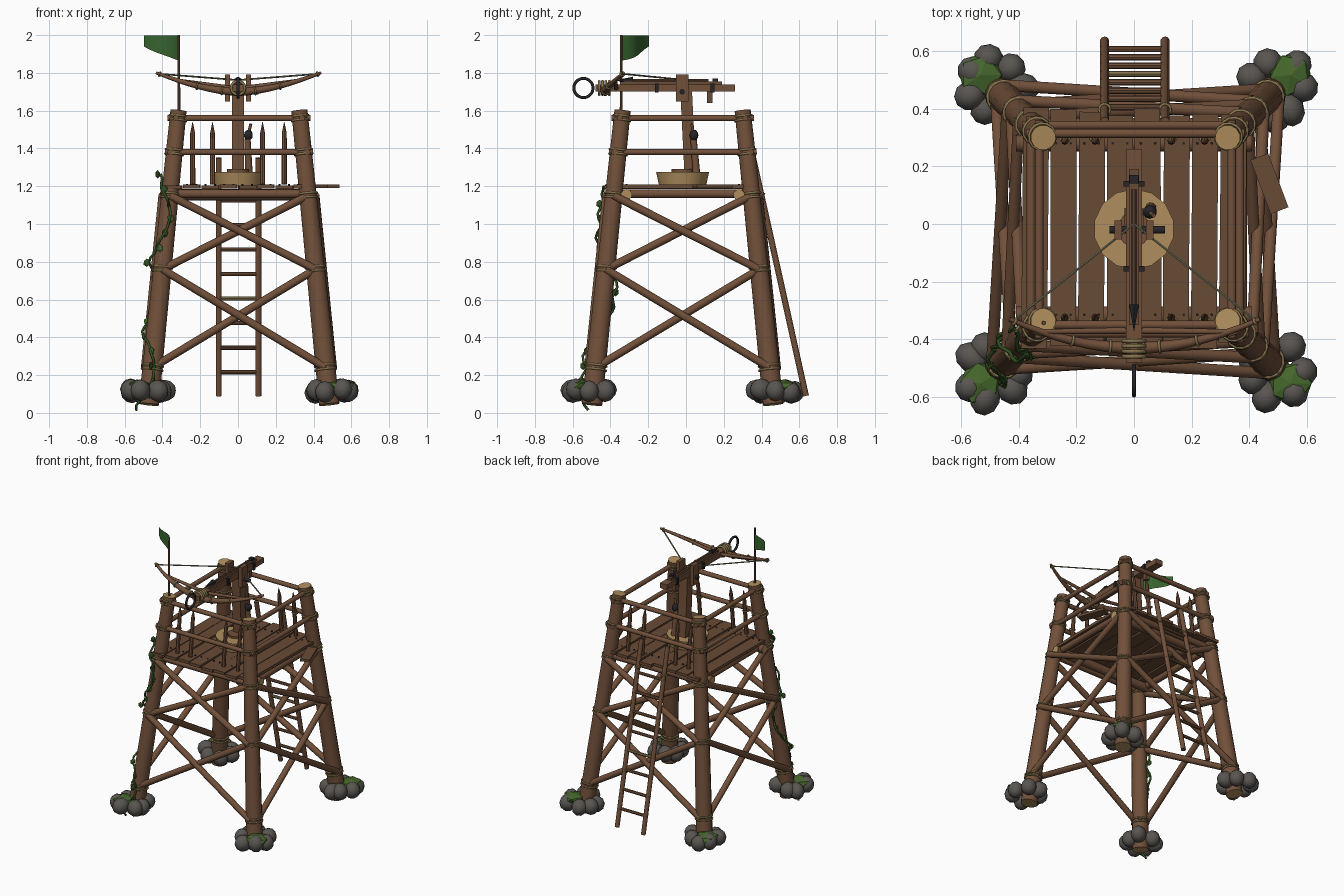
import bpy, bmesh, math, random
from mathutils import Vector, Matrix

random.seed(4)
if "Cube" in bpy.data.objects:
    bpy.data.objects.remove(bpy.data.objects["Cube"])


def material(name, *rgb):
    m = bpy.data.materials.new(name)
    m.use_nodes = True
    m.diffuse_color = (*rgb, 1)
    m.node_tree.nodes["Principled BSDF"].inputs["Base Color"].default_value = (*rgb, 1)
    return m


WOOD = material("brown wood", .165, .08, .042)
PLANK = material("plank wood", .14, .07, .037)
CUT = material("cut wood", .43, .27, .11)
ROPE = material("rope", .24, .18, .075)
STRING = material("bowstring", .2, .19, .11)
STONE = material("grey stone", .1, .092, .083)
MOSS = material("moss", .06, .135, .025)
FLAG = material("flag green", .04, .13, .03)
LEAF = material("vine green", .03, .08, .015)
IRON = material("dark iron", .018, .018, .022)


def finish(name, bm, *mats, smooth=True):
    me = bpy.data.meshes.new(name)
    bm.to_mesh(me)
    bm.free()
    for m in mats:
        me.materials.append(m)
    if smooth:
        me.shade_smooth()
        me.set_sharp_from_angle(angle=math.radians(40))
    ob = bpy.data.objects.new(name, me)
    bpy.context.collection.objects.link(ob)
    return ob


def rod(name, a, b, r1, r2=None, mat=WOOD, sides=10, cap=None):
    """Round bar from a to b, with optional differently coloured ends."""
    a, b = Vector(a), Vector(b)
    axis = b - a
    bm = bmesh.new()
    bmesh.ops.create_cone(bm, cap_ends=True, segments=sides, radius1=r1,
                          radius2=r1 if r2 is None else r2, depth=axis.length)
    if cap:
        for f in bm.faces:
            f.material_index = int(abs(f.normal.z) > .9)
    rot = axis.to_track_quat('Z', 'Y').to_matrix().to_4x4()
    bm.transform(Matrix.Translation((a + b) / 2) @ rot)
    return finish(name, bm, mat, *([cap] if cap else []))


def box(name, loc, size, mat=WOOD, turn=0, axis='Z'):
    bm = bmesh.new()
    bmesh.ops.create_cube(bm, size=1)
    bm.transform(Matrix.Translation(loc) @ Matrix.Rotation(turn, 4, axis)
                 @ Matrix.Diagonal((*size, 1)))
    return finish(name, bm, mat, smooth=False)


def blob(name, loc, size, mat, detail=2, turn=0):
    bm = bmesh.new()
    bmesh.ops.create_icosphere(bm, subdivisions=detail, radius=1)
    bm.transform(Matrix.Translation(loc) @ Matrix.Rotation(turn, 4, 'Z')
                 @ Matrix.Diagonal((*size, 1)))
    return finish(name, bm, mat, smooth=detail > 1)


def ring(name, loc, radius, thick, mat, axis=(0, 0, 1), sides=14):
    bpy.ops.mesh.primitive_torus_add(major_segments=sides, minor_segments=6, major_radius=radius,
                                     minor_radius=thick, location=loc)
    ob = bpy.context.object
    ob.name = name
    ob.rotation_euler = Vector(axis).to_track_quat('Z', 'Y').to_euler()
    ob.data.materials.append(mat)
    ob.data.shade_smooth()
    return ob


def tube(name, pts, r, mat, radii=None):
    cu = bpy.data.curves.new(name, 'CURVE')
    cu.dimensions = '3D'
    cu.bevel_depth = r
    cu.bevel_resolution = 2
    cu.use_fill_caps = True
    sp = cu.splines.new('POLY')
    sp.points.add(len(pts) - 1)
    for i, p in enumerate(pts):
        sp.points[i].co = (*p, 1)
        sp.points[i].radius = radii[i] if radii else 1
    cu.materials.append(mat)
    ob = bpy.data.objects.new(name, cu)
    bpy.context.collection.objects.link(ob)
    return ob


def leg(sx, sy, z, out=(0, 0)):
    """Centre of a corner leg at height z, pushed outward by out."""
    t = (z - .045) / 1.555
    return Vector((.005 + sx * (.478 - .158 * t) + out[0],
                   -.018 + sy * (.48 - .162 * t) + out[1], z))


CORNERS = [(-1, -1), (1, -1), (1, 1), (-1, 1)]

# Corner legs with rope lashings, footing stones and moss
for sx, sy in CORNERS:
    lo, hi = leg(sx, sy, .045), leg(sx, sy, 1.6)
    rod("corner_leg", lo, hi, .056, .044, sides=12, cap=CUT)
    for z in (.24, .76, 1.15, 1.38, 1.56):
        for dz in (-.011, .011):
            ring("leg_lashing", leg(sx, sy, z + dz), .058 - .008 * z, .006, ROPE, hi - lo)
    for k in range(7):
        a = k * math.tau / 7 + random.uniform(-.2, .2)
        d = random.uniform(.085, .1)
        blob("footing_stone", (lo.x + d * math.cos(a) + sx * .015, lo.y + d * math.sin(a) + sy * .015,
             random.uniform(.105, .125)), (random.uniform(.05, .065), .052, .058), STONE, turn=a)
    blob("moss_patch", (lo.x + sx * .06, lo.y + sy * .055, .145), (.082, .078, .032), MOSS, 1, sx + sy)

# Each side: crossed braces, top beam and two rails
for i, (p, q) in enumerate(zip(CORNERS, CORNERS[1:] + CORNERS[:1])):
    mid = Vector((p[0] + q[0], p[1] + q[1], 0)) / 2
    side = Vector((q[0] - p[0], q[1] - p[1], 0)) / 2
    out = mid * .035
    for z1, z2 in ((.24, .76), (.76, 1.15)):
        for (a, b), push in (((p, q), .026), ((q, p), .04)):
            shift = mid * push
            rod("cross_brace", leg(*a, z1, shift), leg(*b, z2, shift), .021)
    for z, r, extra in ((1.16, .023, .04), (1.38, .016, .05), (1.56, .016, .055)):
        shift = mid * (.0 if z < 1.3 else .02 if z < 1.5 else .01)
        rod("side_beam" if z < 1.3 else "guard_rail", leg(*p, z, shift) - side * extra,
            leg(*q, z, shift) + side * extra, r)

# Platform: bearers, planks, nails and one loose board
for y in (-.315, .28):
    rod("floor_bearer", (-.41, y, 1.155), (.41, y, 1.155), .03, cap=CUT)
for k in range(8):
    x = -.343 + k * .098
    front, back = -.425 + random.uniform(-.015, .015), .39 + random.uniform(-.015, .015)
    box("floor_plank", (x, (front + back) / 2, 1.195 + .004 * (k % 2)),
        (.09, back - front, .02), PLANK, random.uniform(-.012, .012))
    for y in (-.315, .28):
        for dx in (-.025, .025):
            rod("plank_nail", (x + dx, y, 1.2), (x + dx, y, 1.213), .005, mat=IRON, sides=6)
box("loose_plank", (.47, .14, 1.2), (.066, .2, .018), PLANK, .36)

# Sharpened stakes along the front and back rails
for sy in (-1, 1):
    for x in (-.24, -.135, .13, .245):
        foot, neck, tip = (leg(0, sy, z, (x - .005, -.025 * sy)) for z in (1.21, 1.48, 1.54))
        rod("stake", foot, neck, .014, .013, sides=8)
        rod("stake_point", neck, tip, .013, .001, sides=8)
        ring("stake_lashing", leg(0, sy, 1.38, (x - .005, -.018 * sy)), .018, .005, ROPE)


# Ladder leaning on the back
def ladder(x, z):
    return Vector((x, .655 - .222 * z, z))


for x in (-.102, .108):
    rod("ladder_rail", ladder(x, .09), ladder(x, 1.35), .016)
    ring("ladder_lashing", ladder(x, 1.16), .019, .005, ROPE)
for k in range(8):
    z = .215 + .13 * k
    rod("ladder_rung", ladder(-.115, z), ladder(.12, z), .011, mat=ROPE if k == 3 else WOOD, sides=8)

# Turntable and post
rod("turntable", (0, -.018, 1.205), (0, -.018, 1.275), .125, .14, mat=CUT, sides=14)
rod("turntable_pin", (0, -.018, 1.275), (0, -.018, 1.29), .06, mat=WOOD)
box("pivot_post", (0, .012, 1.48), (.066, .062, .44), WOOD, .05, 'X')
rod("post_prop", (.058, .055, 1.27), (.05, .04, 1.45), .02, .017)
blob("prop_knot", (.055, .042, 1.47), (.024, .024, .03), IRON)
rod("prop_peg", (.055, .04, 1.48), (.068, .03, 1.53), .008, mat=WOOD)
for x in (-.055, .055):
    box("pivot_cheek", (x, -.02, 1.72), (.027, .066, .145))
rod("pivot_axle", (-.085, -.02, 1.7), (.108, -.02, 1.7), .014, mat=IRON)

# Weapon stock with bands, trigger, bolt and front ring
box("stock", (0, -.11, 1.72), (.056, .74, .036))
box("bolt_track", (0, -.08, 1.746), (.034, .54, .016), PLANK)
for y in (-.155, .14):
    box("stock_band", (0, y, 1.72), (.072, .02, .048), IRON)
box("trigger", (0, .125, 1.672), (.03, .03, .062), PLANK)
box("string_catch", (0, .155, 1.76), (.03, .03, .02), IRON)
rod("bolt_shaft", (0, .12, 1.76), (0, -.28, 1.76), .008, mat=WOOD, sides=8)
rod("bolt_head", (0, -.28, 1.76), (0, -.37, 1.76), .02, .001, mat=IRON, sides=6)
ring("front_ring", (0, -.543, 1.72), .051, .008, IRON, (1, 0, 0), 20)
for k in range(4):
    ring("bow_lashing", (0, -.46 + k * .018, 1.72), .036, .008, ROPE, (0, 1, 0))


# Bow arms and drawn string
def bow(t):
    return Vector((.003 + .435 * t, -.43 + .1 * t * t, 1.7 + .1 * abs(t) ** 1.7))


steps = [k / 8 for k in range(-8, 9)]
tube("bow", [bow(t) for t in steps], .023, WOOD, [1 - .65 * abs(t) for t in steps])
for s in (-1, 1):
    rod("bow_brace", bow(s * .75), (s * .03, -.37, 1.72), .009, .012)
    rod("bow_string", bow(s * .97), (0, -.0, 1.762), .0045, mat=STRING, sides=6)
    for t in (.2, .5, .96):
        ring("bow_wrap", bow(s * t), .023 * (1.05 - .62 * t), .005, ROPE, bow(s * t + .05) - bow(s * t - .05))

# Flag on the front corner
rod("flag_pole", (-.313, -.343, 1.56), (-.313, -.343, 2), .008, .006, sides=8)
bm = bmesh.new()
cols = []
for k in range(7):
    t = k / 6
    wave = .014 * math.sin(t * 5)
    x, y = -.313 - .172 * t + wave, -.343 + .16 * t + wave
    cols.append([bm.verts.new((x, y, z)) for z in (1.998, 1.865 + .075 * t ** 1.4)])
for a, b in zip(cols, cols[1:]):
    bm.faces.new((a[0], a[1], b[1], b[0]))
finish("flag", bm, FLAG)

# Vine winding up the flag corner leg
path = []
for k in range(49):
    z = .015 + k * .026
    a = 3.4 + math.sin(k * .2) * 1.5
    r = .064 + .012 * math.sin(k * 1.3)
    path.append(leg(-1, -1, z, (r * math.cos(a), r * math.sin(a))))
tube("vine", path, .007, LEAF)
for p in path[3::3]:
    blob("vine_leaf", p + Vector((random.uniform(-.02, .02), random.uniform(-.02, .01), 0)),
         (.02, .008, .022), random.choice((LEAF, MOSS)), 1, random.uniform(0, 3))
